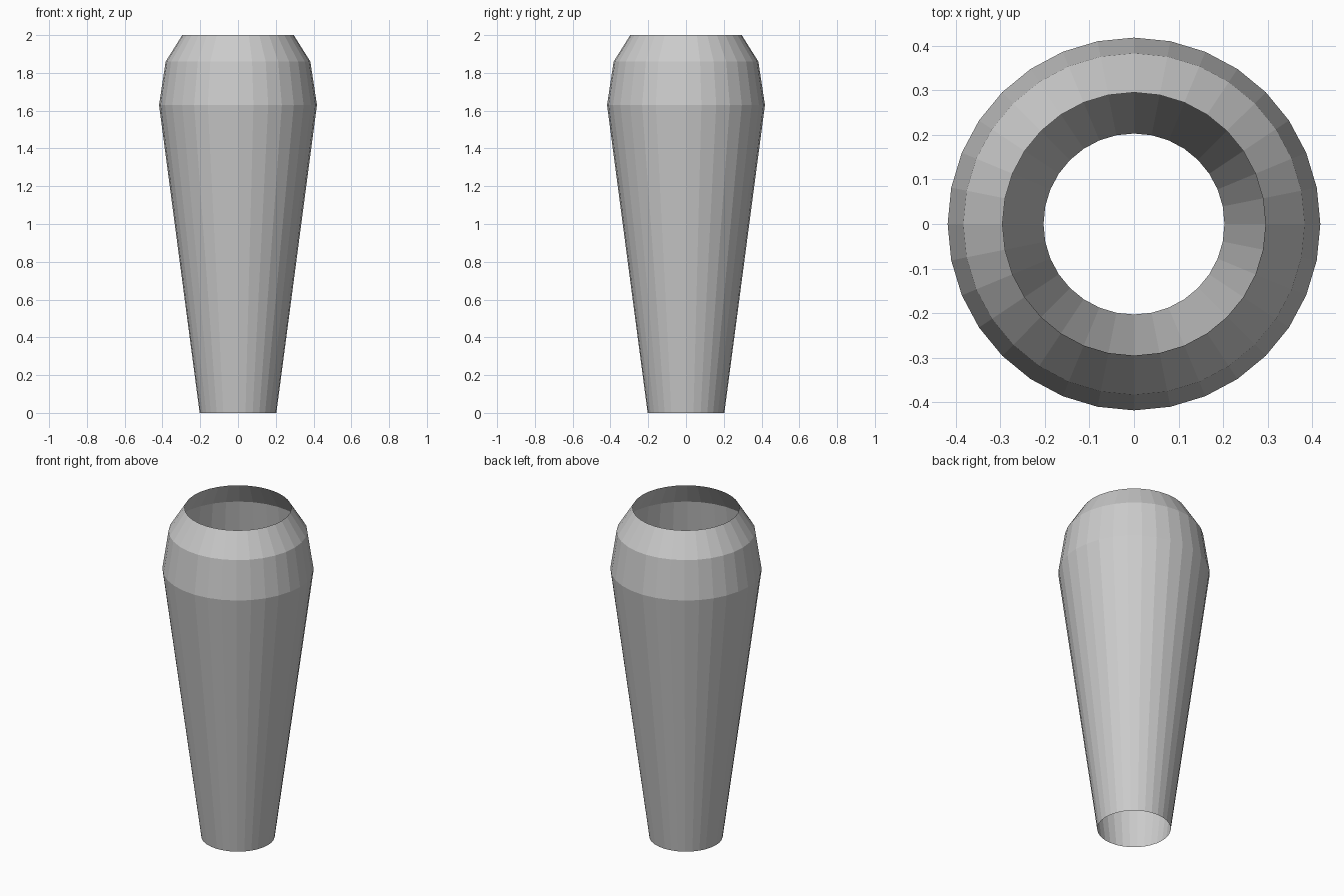
import bpy, bmesh
from math import cos, sin, tau

if "Cube" in bpy.data.objects:
    bpy.data.objects.remove(bpy.data.objects["Cube"])

SIDES = 32
# Profile from bottom to rim: (radius, height)
PROFILE = [(0.203, 0.0), (0.418, 1.63), (0.383, 1.86), (0.295, 2.0)]

# Open tapered shell, one ring of vertices per profile point
bm = bmesh.new()
rings = [[bm.verts.new((r * cos(tau * i / SIDES), r * sin(tau * i / SIDES), z))
          for i in range(SIDES)] for r, z in PROFILE]
for low, high in zip(rings, rings[1:]):
    for i in range(SIDES):
        j = (i + 1) % SIDES
        bm.faces.new((low[i], low[j], high[j], high[i]))

mesh = bpy.data.meshes.new("tapered_shell")
bm.to_mesh(mesh)
bm.free()
bpy.context.collection.objects.link(bpy.data.objects.new("tapered_shell", mesh))
